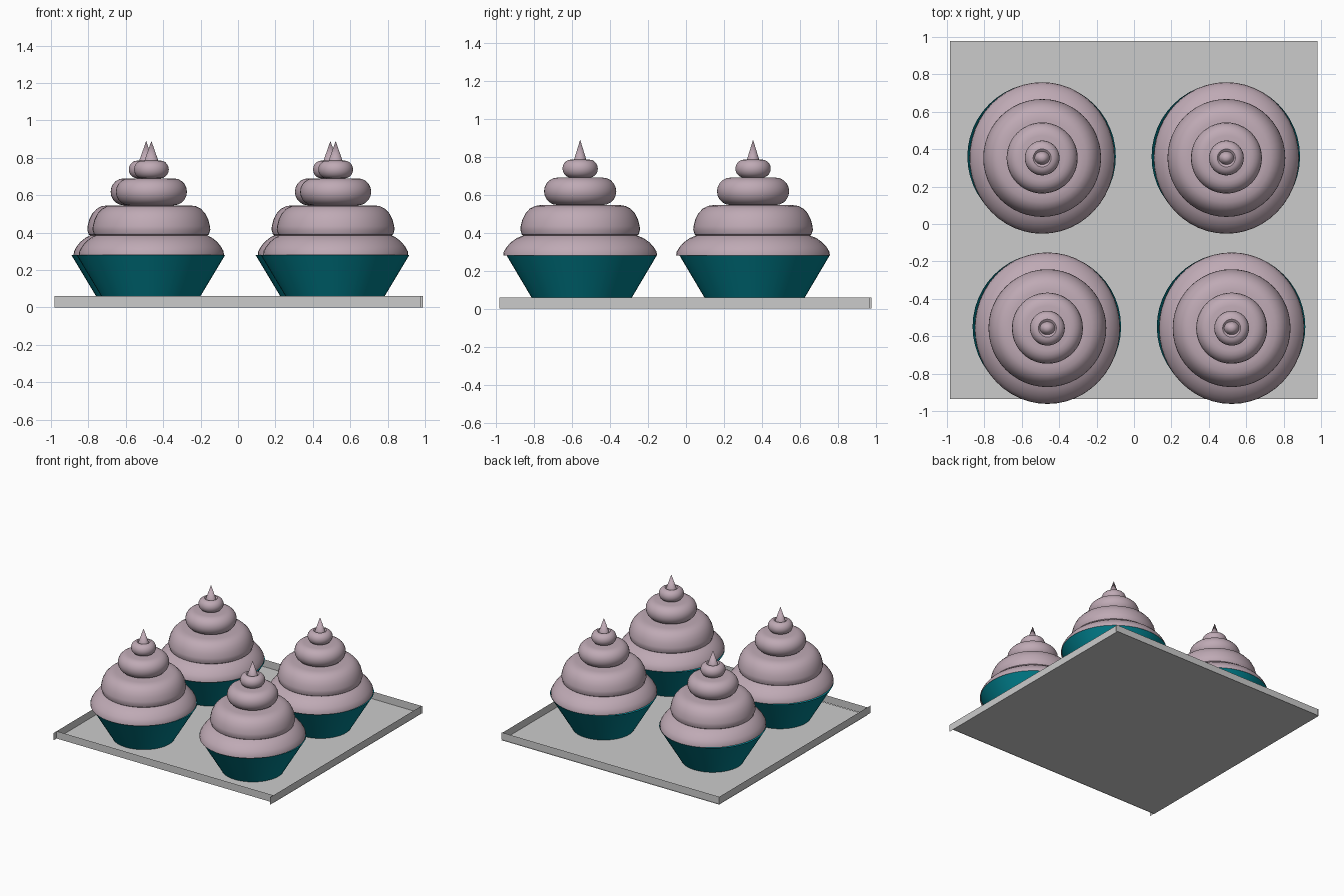
import bpy, bmesh, math

if "Cube" in bpy.data.objects:
    bpy.data.objects.remove(bpy.data.objects["Cube"])


def material(name, color):
    m = bpy.data.materials.new(name)
    m.diffuse_color = (*color, 1)
    m.use_nodes = True
    m.node_tree.nodes["Principled BSDF"].inputs["Base Color"].default_value = m.diffuse_color
    return m


def make_object(name, bm, loc=(0, 0, 0)):
    mesh = bpy.data.meshes.new(name)
    bm.to_mesh(mesh)
    bm.free()
    ob = bpy.data.objects.new(name, mesh)
    ob.location = loc
    bpy.context.collection.objects.link(ob)
    return ob


def lathe(name, profile, loc, mat, segments=48):
    """Spin an (x radius, y radius, z) profile into a surface; zero radius makes a pole."""
    bm = bmesh.new()
    rings = []
    for rx, ry, z in profile:
        if rx == 0:
            rings.append([bm.verts.new((0, 0, z))] * segments)
        else:
            rings.append([bm.verts.new((rx * math.cos(2 * math.pi * i / segments),
                                        ry * math.sin(2 * math.pi * i / segments), z))
                          for i in range(segments)])
    for a, b in zip(rings, rings[1:]):
        for i in range(segments):
            j = (i + 1) % segments
            bm.faces.new(list(dict.fromkeys((a[i], a[j], b[j], b[i]))))
    bmesh.ops.recalc_face_normals(bm, faces=bm.faces)
    ob = make_object(name, bm, loc)
    ob.data.materials.append(mat)
    bpy.ops.object.select_all(action='DESELECT')
    ob.select_set(True)
    bpy.context.view_layer.objects.active = ob
    bpy.ops.object.shade_smooth_by_angle(angle=math.radians(35))
    return ob


def sheet(name, corners):
    bm = bmesh.new()
    bm.faces.new([bm.verts.new(c) for c in corners])
    return make_object(name, bm)


def wall(name, a, b, h=0.06):
    sheet(name, [(*a, 0), (*b, 0), (*b, h), (*a, h)])


def rounded_layer(r, z0, z1, corner, steps=10):
    """Side profile of a squashed, rounded ring of icing."""
    mid, half = (z0 + z1) / 2, (z1 - z0) / 2
    pts = []
    for i in range(steps + 1):
        t = -math.pi / 2 + math.pi * i / steps
        rr = r - corner + corner * math.cos(t)
        pts.append((rr, rr, mid + half * math.sin(t)))
    return pts


# tray: thin floor and four thin walls
sheet("tray_floor", [(-0.984, -0.936, 0), (0.981, -0.936, 0), (0.981, 0.978, 0), (-0.984, 0.978, 0)])
wall("tray_front_wall", (-0.98, -0.94), (0.977, -0.94))
wall("tray_back_wall", (-0.98, 0.97), (0.988, 0.97))
wall("tray_right_wall", (0.978, -0.982), (0.978, 0.965))
wall("tray_left_wall", (-0.98, -0.982), (-0.98, 0.976))

icing = material("icing_pink", (0.52, 0.40, 0.46))
paper = material("liner_teal", (0.0, 0.20, 0.25))

# icing profile: wide skirt, then domed layers and a pointed tip
skirt = [(0, 0, 0.28), (0.388, 0.405, 0.28), (0.386, 0.402, 0.30), (0.372, 0.387, 0.325),
         (0.352, 0.364, 0.35), (0.325, 0.333, 0.372), (0.30, 0.30, 0.385)]
dome = [(0.307, 0.307, 0.39), (0.315, 0.315, 0.415), (0.313, 0.313, 0.435), (0.304, 0.304, 0.47),
        (0.288, 0.288, 0.502), (0.265, 0.265, 0.527), (0.238, 0.238, 0.541), (0.205, 0.205, 0.546)]
icing_profile = (skirt + dome
                 + rounded_layer(0.19, 0.546, 0.69, 0.07)
                 + rounded_layer(0.093, 0.69, 0.785, 0.045)
                 + [(0.04, 0.035, 0.776), (0, 0, 0.89)])
# paper liner profile
liner_profile = [(0, 0, 0.005), (0.232, 0.232, 0.005), (0.397, 0.395, 0.28)]

# four cupcakes
for row, x, y in (("back", -0.494, 0.353), ("front", -0.466, -0.557)):
    for side, dx in (("left", 0), ("right", 0.985)):
        lathe(f"{row}_{side}_icing", icing_profile, (x + dx + 0.003, y, 0), icing)
        lathe(f"{row}_{side}_liner", liner_profile, (x + dx, y + 0.008, 0), paper)
